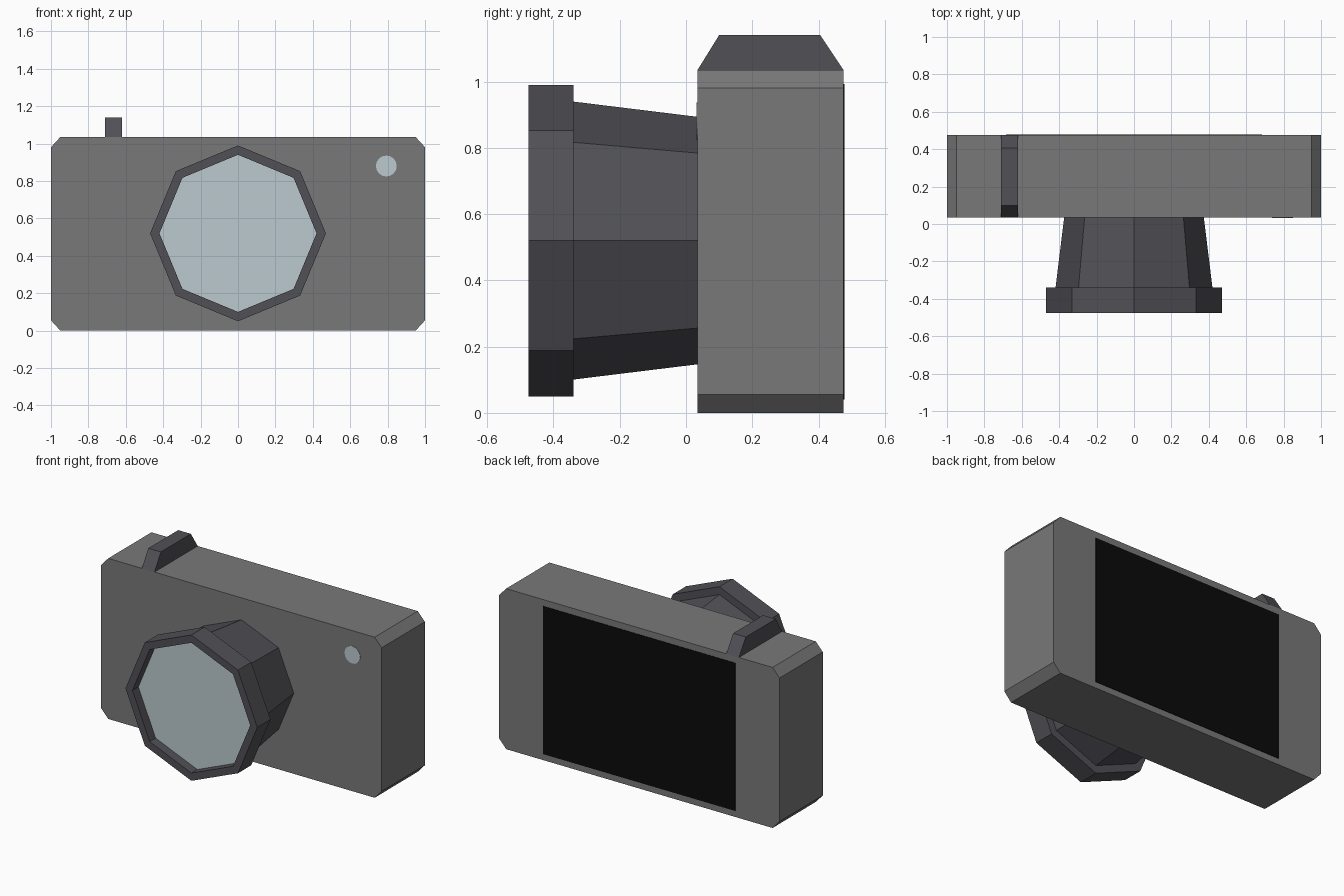
import bpy, bmesh, math
from mathutils import Vector

if "Cube" in bpy.data.objects:
    bpy.data.objects.remove(bpy.data.objects["Cube"])


def material(name, rgb):
    m = bpy.data.materials.new(name)
    m.diffuse_color = (*rgb, 1)
    m.use_nodes = True
    m.node_tree.nodes["Principled BSDF"].inputs["Base Color"].default_value = m.diffuse_color
    return m


GREY = material("body_grey", (0.19, 0.19, 0.19))
DARK = material("dark_grey", (0.082, 0.08, 0.093))
GLASS = material("pale_glass", (0.50, 0.585, 0.62))
BLACK = material("screen_black", (0.003, 0.003, 0.003))

FRONT, BACK, AXIS_Z = 0.035, 0.475, 0.52


def loft(name, rings, mats, front_mat=0):
    """Skin a list of equal-length point rings and cap both ends."""
    bm = bmesh.new()
    loops = [[bm.verts.new(p) for p in ring] for ring in rings]
    n = len(loops[0])
    for a, b in zip(loops, loops[1:]):
        for i in range(n):
            j = (i + 1) % n
            bm.faces.new((a[i], a[j], b[j], b[i]))
    bm.faces.new(loops[0]).material_index = front_mat
    bm.faces.new(loops[-1])
    bmesh.ops.recalc_face_normals(bm, faces=bm.faces)
    mesh = bpy.data.meshes.new(name)
    bm.to_mesh(mesh)
    bm.free()
    for m in mats:
        mesh.materials.append(m)
    obj = bpy.data.objects.new(name, mesh)
    bpy.context.collection.objects.link(obj)
    return obj


def circle(r, y, sides, x=0.0, z=AXIS_Z):
    """Ring of points around an axis running front to back."""
    return [Vector((x + r * math.cos(t), y, z + r * math.sin(t)))
            for t in (2 * math.pi * k / sides for k in range(sides))]


def outline(points, y):
    return [Vector((x, y, z)) for x, z in points]


# Body: box with clipped corners
top, c = 1.035, 0.055
profile = [(0.95, 0), (1, c), (1, top - c), (0.95, top),
           (-0.95, top), (-1, top - c), (-1, c), (-0.95, 0)]
loft("camera_body", [outline(profile, FRONT), outline(profile, BACK)], [GREY])

# Lens: tapered octagonal barrel, and a rim with recessed glass
loft("lens_barrel", [circle(0.42, -0.345, 8), circle(0.373, FRONT + 0.003, 8)], [DARK])
rim = [(0.42, -0.415), (0.42, -0.475), (0.47, -0.475), (0.47, -0.34)]
loft("lens_rim", [circle(r, y, 8) for r, y in rim], [DARK, GLASS], front_mat=1)

# Shutter button: sloped ridge on top
ridge = [(FRONT, top), (0.10, 1.14), (0.405, 1.14), (BACK, top)]
loft("shutter_button", [[Vector((x, y, z)) for y, z in ridge] for x in (-0.71, -0.62)], [DARK])

# Viewfinder window: thin disc on the front
loft("viewfinder_window", [circle(0.056, y, 16, 0.793, 0.88)
                           for y in (FRONT - 0.003, FRONT + 0.002)], [GLASS])

# Screen: thin plate on the back
rect = [(-0.685, 0.04), (0.685, 0.04), (0.685, 0.993), (-0.685, 0.993)]
loft("screen", [outline(rect, BACK - 0.002), outline(rect, BACK + 0.003)], [BLACK])
